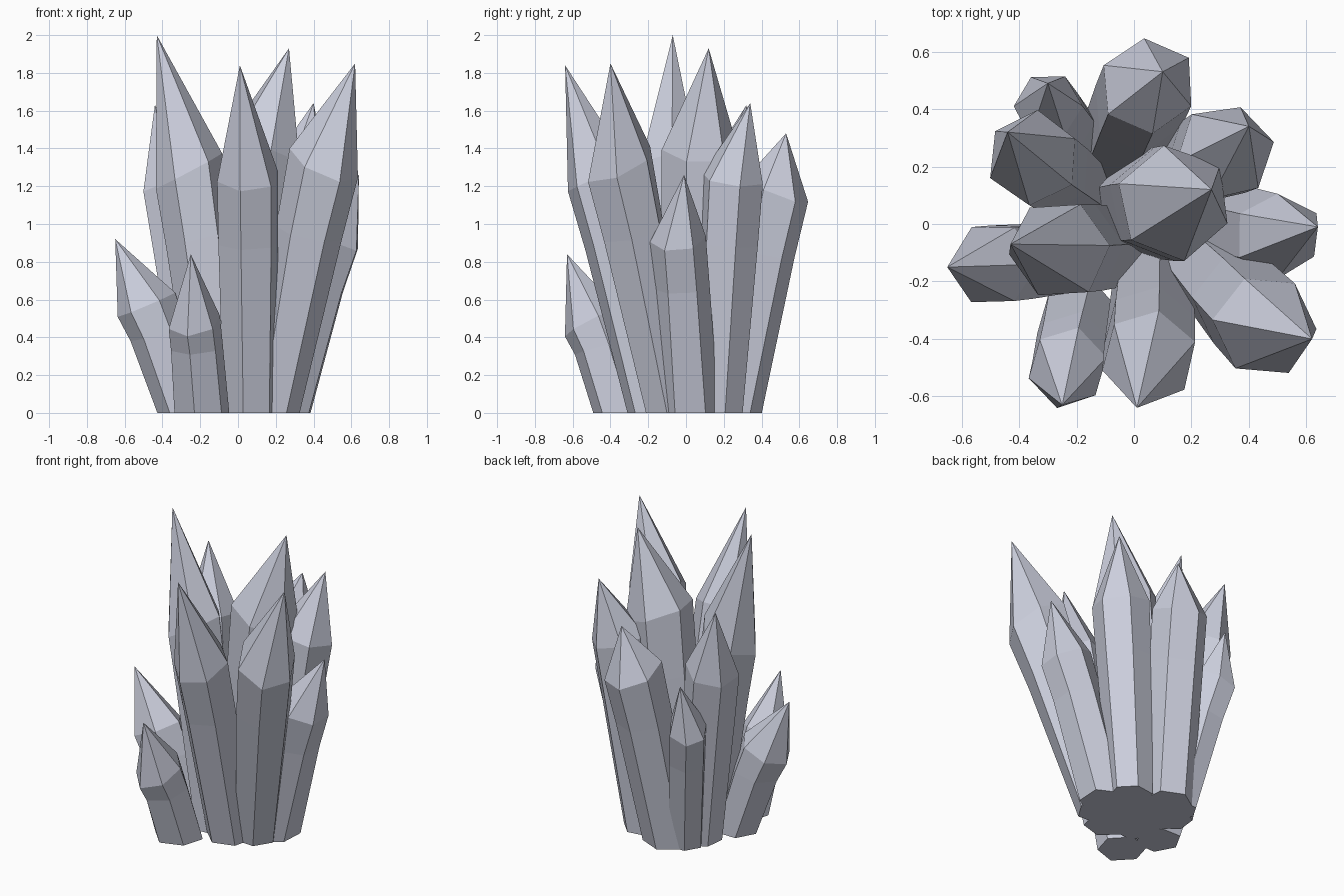
import bpy, bmesh, random
from math import cos, sin, pi, radians
from mathutils import Vector

if "Cube" in bpy.data.objects:
    bpy.data.objects.remove(bpy.data.objects["Cube"])

random.seed(4)
stone = bpy.data.materials.new("pale_crystal")
stone.diffuse_color = (0.60, 0.62, 0.72, 1)
stone.use_nodes = True
stone.node_tree.nodes["Principled BSDF"].inputs["Base Color"].default_value = stone.diffuse_color


def ring(bm, centre, radius, lean, tilt, phase, jit):
    """Six-sided ring, tilted so that its outer side hangs lower."""
    verts = []
    for k in range(6):
        a = phase + k * pi / 3
        x, y = radius * jit[k] * cos(a), radius * jit[k] * sin(a)
        z = -tilt * (x * lean.x + y * lean.y)
        verts.append(bm.verts.new(centre + Vector((x, y, z))))
    return verts


def crystal(name, base, r0, shoulder, r1, tip, phase, tilt=2):
    bm = bmesh.new()
    b, s = Vector((*base, 0)), Vector(shoulder)
    lean = (s - b) / s.z
    jit = [random.uniform(0.96, 1.05) for _ in range(6)]
    ph = radians(phase)
    mid = b.lerp(s, 0.72) - Vector((lean.x, lean.y, 0)) * 0.03
    rings = [
        ring(bm, b, r0, lean, 0, ph, jit),
        ring(bm, mid, r0 + (r1 - r0) * 0.85, lean, tilt / 2, ph, jit),
        ring(bm, s, r1, lean, tilt, ph, jit),
    ]
    # Flat base, faceted shaft, pointed cap
    bm.faces.new(rings[0][::-1])
    apex = bm.verts.new(tip)
    for k in range(6):
        n = (k + 1) % 6
        for lo, hi in zip(rings, rings[1:]):
            bm.faces.new((lo[k], lo[n], hi[n], hi[k]))
        bm.faces.new((rings[2][k], rings[2][n], apex))
    bmesh.ops.recalc_face_normals(bm, faces=bm.faces)
    me = bpy.data.meshes.new(name)
    bm.to_mesh(me)
    bm.free()
    me.materials.append(stone)
    bpy.context.collection.objects.link(bpy.data.objects.new(name, me))


# name, base centre, base radius, shoulder centre, shoulder radius, tip, rotation, tilt
crystal("tall_left_crystal", (-.09, -.08), .16, (-.26, -.09, 1.28), .18, (-.43, -.07, 2.0), 5, 4)
crystal("tall_centre_crystal", (.03, .06), .18, (.14, .07, 1.40), .20, (.27, .12, 1.93), 40, 5)
crystal("front_right_crystal", (.20, -.09), .13, (.46, -.35, 1.32), .18, (.62, -.40, 1.85), -5)
crystal("front_crystal", (.06, -.17), .14, (.05, -.46, 1.25), .165, (.01, -.64, 1.84), 17)
crystal("right_crystal", (.24, .02), .16, (.50, -.04, .92), .15, (.64, -.01, 1.26), 30, 1.5)
crystal("back_right_crystal", (.18, .18), .13, (.32, .25, 1.24), .17, (.40, .34, 1.64), 12)
crystal("back_crystal", (-.05, .25), .15, (.05, .48, 1.18), .165, (.10, .53, 1.48), 35)
crystal("small_back_crystal", (-.16, .23), .11, (-.30, .41, .86), .12, (-.30, .49, 1.17), 0)
crystal("back_left_crystal", (-.19, .12), .13, (-.35, .23, 1.20), .165, (-.44, .32, 1.63), 25)
crystal("small_left_crystal", (-.29, -.12), .14, (-.49, -.14, .57), .15, (-.65, -.15, .92), 0, 1.2)
crystal("small_front_crystal", (-.19, -.34), .15, (-.23, -.50, .48), .14, (-.25, -.63, .84), 15, 1.5)
